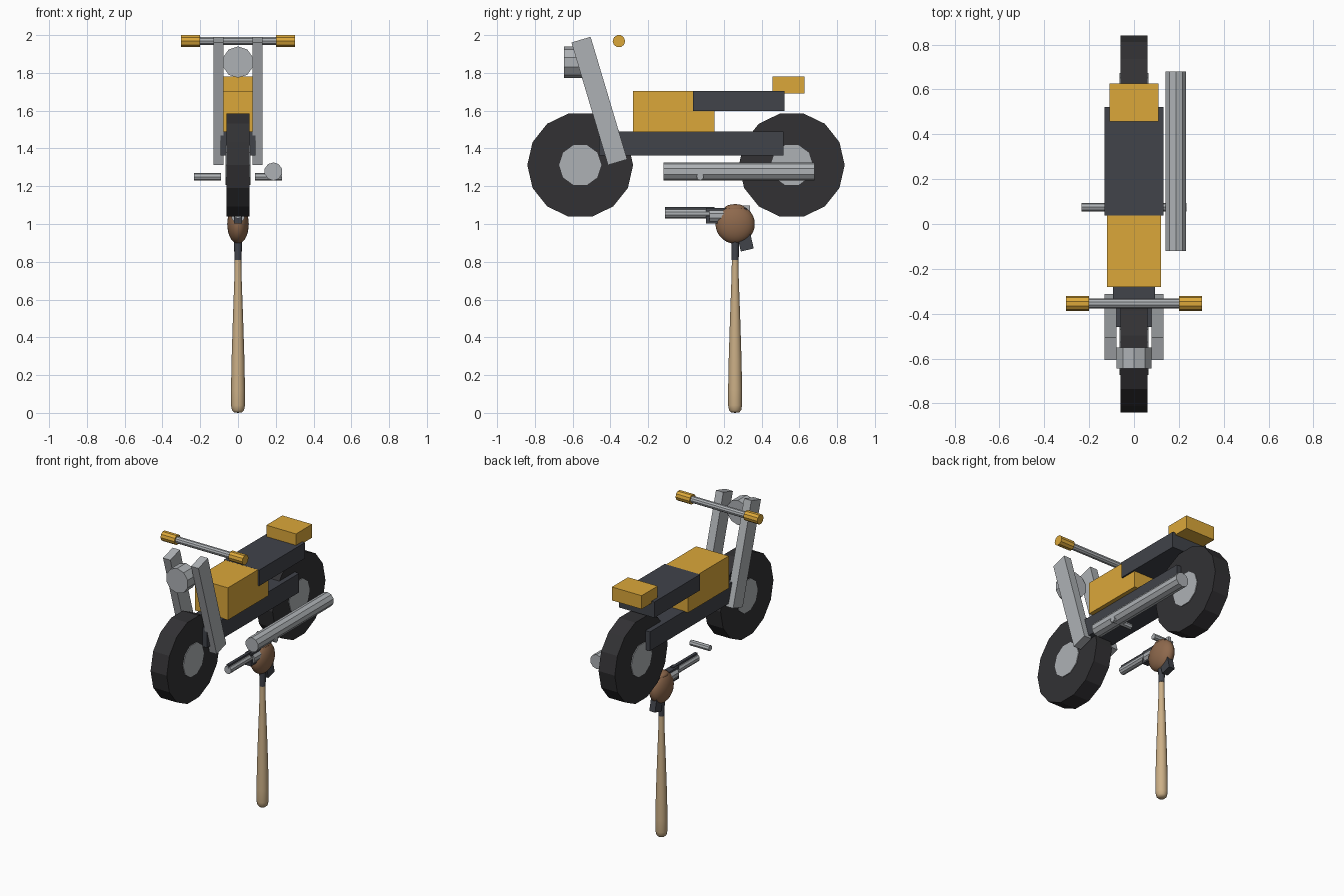
import bpy, bmesh, math

if "Cube" in bpy.data.objects:
    bpy.data.objects.remove(bpy.data.objects["Cube"])

def mat(name, rgb):
    m = bpy.data.materials.new(name)
    m.diffuse_color = (*rgb, 1)
    m.use_nodes = True
    m.node_tree.nodes["Principled BSDF"].inputs["Base Color"].default_value = m.diffuse_color
    return m

YELLOW = mat("yellow", (0.71, 0.39, 0.042))
DARK = mat("dark", (0.052, 0.056, 0.068))
RUBBER = mat("rubber", (0.032, 0.031, 0.034))
METAL = mat("metal", (0.42, 0.44, 0.46))
LEATHER = mat("leather", (0.27, 0.14, 0.073))
WOOD = mat("wood", (0.60, 0.43, 0.24))

def finish(name, m):
    o = bpy.context.object
    o.name = name
    o.data.materials.append(m)
    return o

def box(name, m, x, y, z, tilt=0):
    """Box from (min, max) ranges, optionally tilted about its centre."""
    c = [(r[0] + r[1]) / 2 for r in (x, y, z)]
    bpy.ops.mesh.primitive_cube_add(size=1, location=c, rotation=(tilt, 0, 0))
    o = finish(name, m)
    o.scale = [r[1] - r[0] for r in (x, y, z)]
    return o

def rod(name, m, axis, a, b, centre, r, n):
    """Cylinder from a to b along x or y; centre gives the other two coordinates."""
    mid = (a + b) / 2
    if axis == "x":
        loc, rot = (mid, *centre), (0, math.pi / 2, 0)
    else:
        loc, rot = (centre[0], mid, centre[1]), (math.pi / 2, 0, 0)
    bpy.ops.mesh.primitive_cylinder_add(vertices=n, radius=r, depth=b - a, location=loc, rotation=rot)
    return finish(name, m)

def ball(name, m, loc, scale):
    bpy.ops.mesh.primitive_uv_sphere_add(segments=24, ring_count=14, radius=1, location=loc)
    o = finish(name, m)
    o.scale = scale
    bpy.ops.object.shade_smooth()
    return o

def lathe(name, m, profile, loc, n=20):
    bm = bmesh.new()
    vs = [bm.verts.new((r, 0, z)) for r, z in profile]
    es = [bm.edges.new(p) for p in zip(vs, vs[1:])]
    bmesh.ops.spin(bm, geom=vs + es, axis=(0, 0, 1), cent=(0, 0, 0), steps=n, angle=2 * math.pi)
    bmesh.ops.remove_doubles(bm, verts=bm.verts, dist=1e-4)
    bmesh.ops.recalc_face_normals(bm, faces=bm.faces)
    me = bpy.data.meshes.new(name)
    bm.to_mesh(me)
    bm.free()
    o = bpy.data.objects.new(name, me)
    o.location = loc
    bpy.context.collection.objects.link(o)
    bpy.ops.object.select_all(action="DESELECT")
    o.select_set(True)
    bpy.context.view_layer.objects.active = o
    bpy.ops.object.shade_smooth_by_angle(angle=math.radians(50))
    return finish(name, m)

# motorcycle wheels
for side, y in (("front", -0.56), ("rear", 0.56)):
    rod(side + "_tyre", RUBBER, "x", -0.06, 0.06, (y, 1.312), 0.28, 14)
    rod(side + "_hub", METAL, "x", -0.065, 0.065, (y, 1.312), 0.112, 10)

# motorcycle body
box("frame", DARK, (-0.093, 0.093), (-0.46, 0.515), (1.362, 1.49))
box("tank", YELLOW, (-0.121, 0.121), (-0.28, 0.15), (1.487, 1.703))
box("seat", DARK, (-0.131, 0.131), (0.038, 0.522), (1.597, 1.7035))
box("tail", YELLOW, (-0.11, 0.11), (0.457, 0.627), (1.69, 1.78))

# front fork, grips and pegs on both sides
for side, s in (("left", -1), ("right", 1)):
    x = sorted((s * 0.077, s * 0.131))
    box(side + "_fork", METAL, x, (-0.512, -0.406), (1.313, 1.99), 0.29)
    x = sorted((s * 0.2, s * 0.303))
    rod(side + "_grip", YELLOW, "x", *x, (-0.355, 1.968), 0.033, 10)
    x = sorted((s * 0.09, s * 0.233))
    rod(side + "_peg", METAL, "x", *x, (0.075, 1.25), 0.019, 8)
rod("handlebar", METAL, "x", -0.25, 0.25, (-0.355, 1.968), 0.022, 10)
rod("headlight", METAL, "y", -0.645, -0.55, (0, 1.857), 0.083, 10)
rod("exhaust", METAL, "y", -0.12, 0.68, (0.187, 1.278), 0.048, 10)

# bat with dark wrapped top
lathe("bat", WOOD, [(0, 0), (0.022, 0.003), (0.032, 0.014), (0.037, 0.04), (0.037, 0.12),
                    (0.034, 0.28), (0.027, 0.5), (0.019, 0.72), (0.017, 0.82), (0, 0.82)], (0, 0.26, 0))
lathe("bat_wrap", DARK, [(0, 0.81), (0.019, 0.81), (0.021, 0.93), (0, 0.93)], (0, 0.26, 0))

# leather pouch and its cap
ball("pouch", LEATHER, (0, 0.26, 1.0), (0.057, 0.104, 0.104))
ball("pouch_cap", LEATHER, (0, 0.26, 1.083), (0.036, 0.055, 0.022))

# revolver pushed through the pouch
rod("barrel", METAL, "y", -0.11, 0.15, (0, 1.055), 0.026, 10)
box("barrel_rib", DARK, (-0.01, 0.01), (-0.11, 0.15), (1.068, 1.09))
box("gun_frame", DARK, (-0.022, 0.022), (0.105, 0.32), (1.003, 1.085))
rod("gun_cylinder", METAL, "y", 0.125, 0.235, (0, 1.043), 0.037, 10)
box("hammer", METAL, (-0.01, 0.01), (0.29, 0.338), (1.06, 1.098))
box("gun_grip", DARK, (-0.021, 0.021), (0.268, 0.338), (0.86, 1.05), 0.23)
